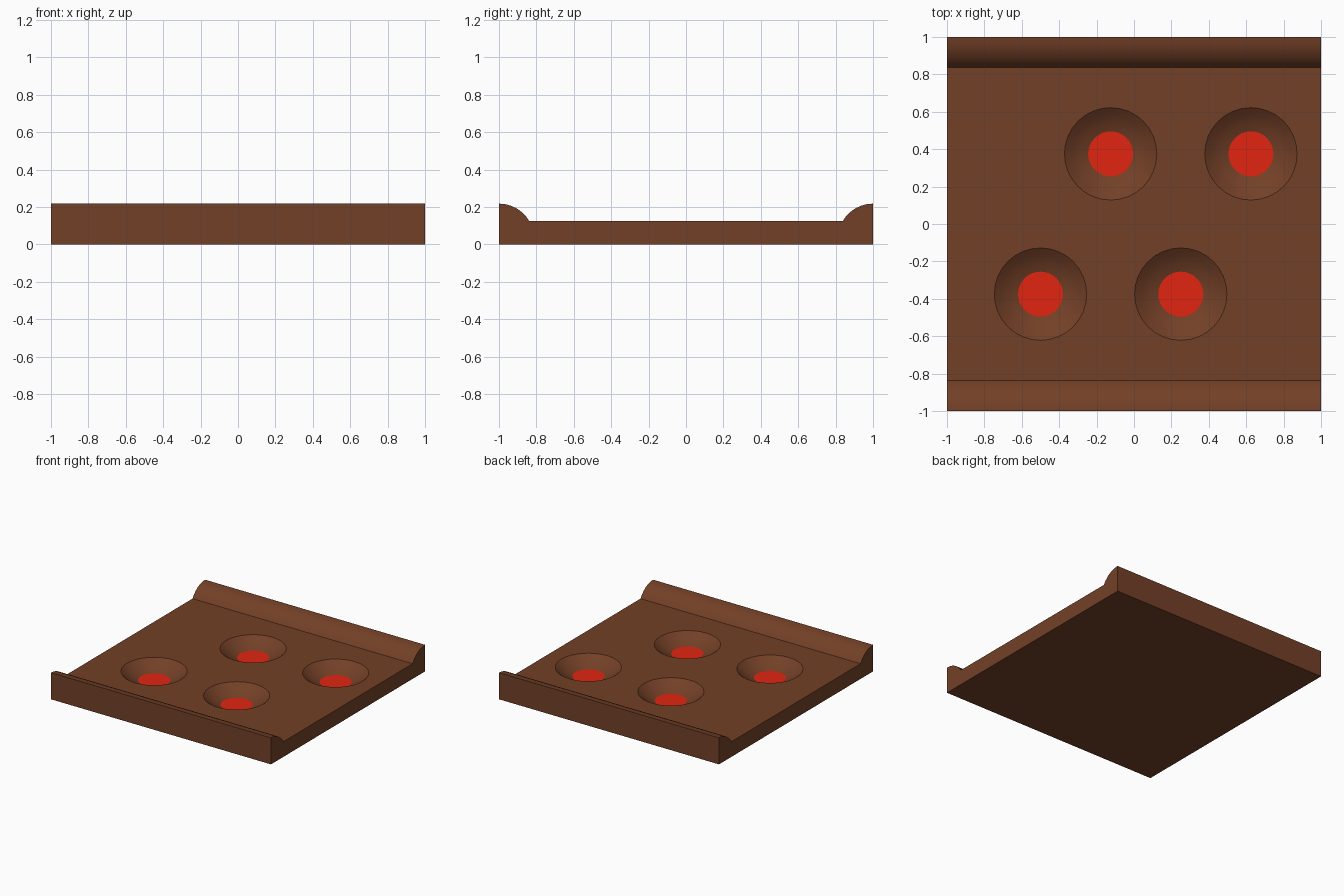
import bpy, bmesh
from math import sin, cos, pi, sqrt, radians

cube = bpy.data.objects.get("Cube")
if cube:
    bpy.data.objects.remove(cube, do_unlink=True)


def material(name, color):
    m = bpy.data.materials.new(name)
    m.use_nodes = True
    m.diffuse_color = color
    m.node_tree.nodes["Principled BSDF"].inputs["Base Color"].default_value = color
    return m


def mesh_object(name, bm):
    bmesh.ops.recalc_face_normals(bm, faces=bm.faces)
    me = bpy.data.meshes.new(name)
    bm.to_mesh(me)
    bm.free()
    ob = bpy.data.objects.new(name, me)
    bpy.context.collection.objects.link(ob)
    return ob


brown = material("brown", (0.171, 0.051, 0.02, 1))
red = material("red", (0.75, 0.018, 0.005, 1))

DECK, RAIL_R, RAIL_Z = 0.125, 0.1875, 0.031
BOWL_R, FLOOR, RIM = 0.375, 0.052, 0.247

# Plate with a rounded rail along front and back: extruded profile
reach = sqrt(RAIL_R ** 2 - (DECK - RAIL_Z) ** 2)
sweep = pi / 3
steps = 6
arc = [(1 - RAIL_R * sin(sweep * i / steps), RAIL_Z + RAIL_R * cos(sweep * i / steps))
       for i in range(steps)] + [(1 - reach, DECK)]
profile = [(1, 0)] + arc + [(-y, z) for y, z in reversed(arc)] + [(-1, 0)]
bm = bmesh.new()
face = bm.faces.new([bm.verts.new((-1, y, z)) for y, z in profile])
side = bmesh.ops.extrude_face_region(bm, geom=[face])["geom"]
bmesh.ops.translate(bm, vec=(2, 0, 0), verts=[v for v in side if isinstance(v, bmesh.types.BMVert)])
plate = mesh_object("plate", bm)
plate.data.materials.append(brown)
plate.data.materials.append(red)

# Cutter: four shallow spherical bowls with flat floors
bm = bmesh.new()
center_z = DECK + sqrt(BOWL_R ** 2 - RIM ** 2)
heights = [FLOOR + (DECK - FLOOR) * t for t in (0, 0.16, 0.36, 0.6, 1, 1.2)]
for cx, cy in ((-0.125, 0.375), (0.625, 0.375), (-0.5, -0.375), (0.25, -0.375)):
    rings = []
    for z in heights:
        r = sqrt(BOWL_R ** 2 - (center_z - z) ** 2)
        rings.append([bm.verts.new((cx + r * cos(2 * pi * k / 32), cy + r * sin(2 * pi * k / 32), z))
                      for k in range(32)])
    for low, high in zip(rings, rings[1:]):
        for k in range(32):
            n = (k + 1) % 32
            bm.faces.new((low[k], low[n], high[n], high[k]))
    bm.faces.new(rings[0][::-1])
    bm.faces.new(rings[-1])
cutter = mesh_object("bowl_cutter", bm)
cutter.hide_render = True

# Cut the bowls and bake the result
cut = plate.modifiers.new("bowls", 'BOOLEAN')
cut.operation = 'DIFFERENCE'
cut.solver = 'EXACT'
cut.object = cutter
bpy.context.view_layer.objects.active = plate
plate.select_set(True)
bpy.ops.object.modifier_apply(modifier=cut.name)
bpy.data.objects.remove(cutter, do_unlink=True)

# Red bowl floors
for p in plate.data.polygons:
    p.material_index = int(p.normal.z > 0.99 and abs(p.center.z - FLOOR) < 0.003)

bpy.ops.object.shade_smooth_by_angle(angle=radians(20))
